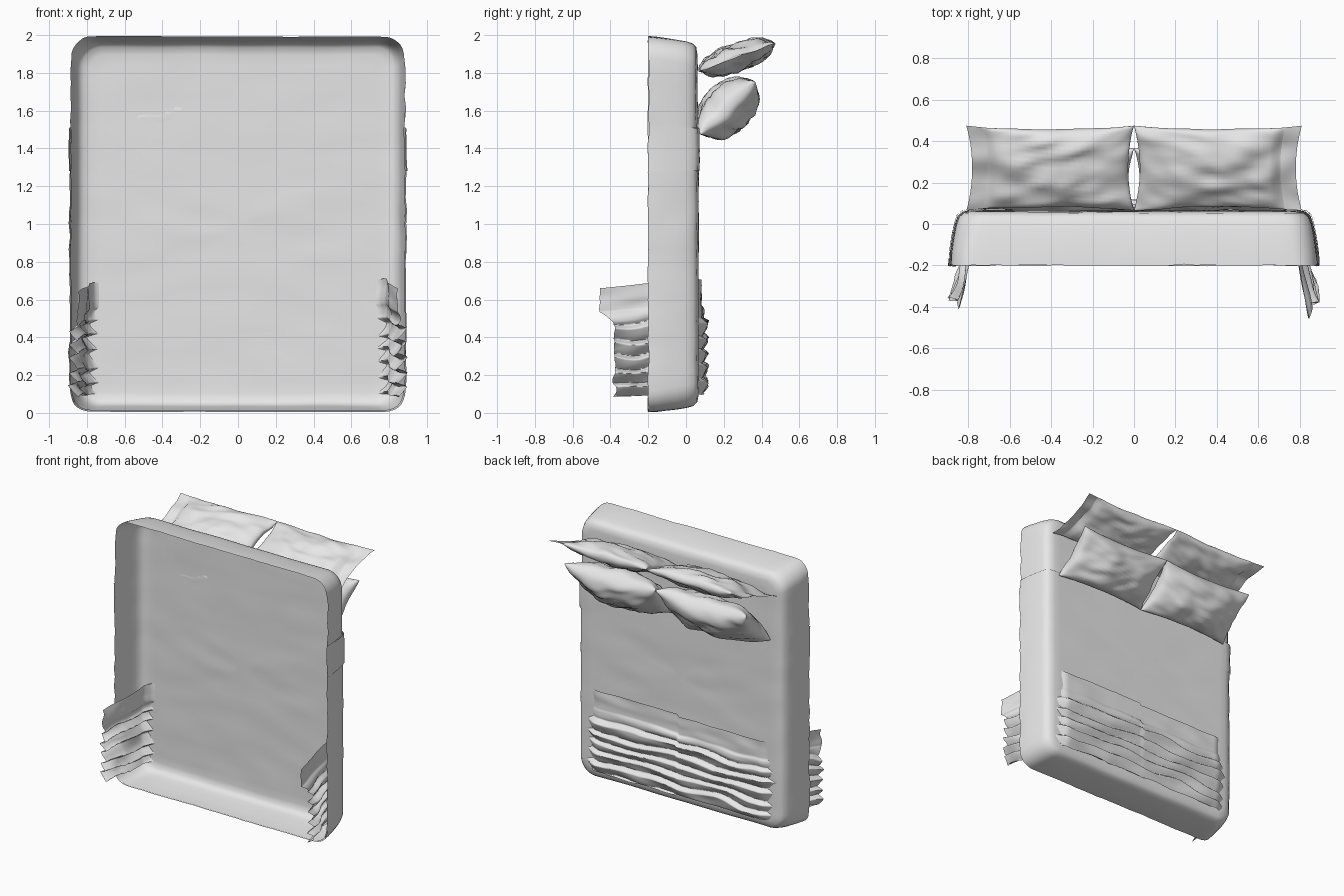
import bpy, bmesh, math
from mathutils import Vector, noise

cube = bpy.data.objects.get("Cube")
if cube:
    bpy.data.objects.remove(cube, do_unlink=True)

grey = bpy.data.materials.new("linen_grey")
grey.use_nodes = True
grey.diffuse_color = (0.8, 0.8, 0.8, 1)
grey.node_tree.nodes["Principled BSDF"].inputs["Base Color"].default_value = (0.8, 0.8, 0.8, 1)


def finish(name, bm, angle=60):
    mesh = bpy.data.meshes.new(name)
    bm.to_mesh(mesh)
    bm.free()
    mesh.materials.append(grey)
    obj = bpy.data.objects.new(name, mesh)
    bpy.context.collection.objects.link(obj)
    bpy.ops.object.select_all(action='DESELECT')
    obj.select_set(True)
    bpy.context.view_layer.objects.active = obj
    bpy.ops.object.shade_smooth_by_angle(angle=math.radians(angle))
    return obj


def skin(bm, rows, closed=False):
    """Join equal rows of vertices with quads."""
    for a, b in zip(rows, rows[1:]):
        n = len(a)
        for i in range(n if closed else n - 1):
            j = (i + 1) % n
            bm.faces.new((a[i], a[j], b[j], b[i]))


def rounded_outline(hx, z0, z1, r, edge=26, arc=7):
    """Rounded rectangle in the XZ plane."""
    corners = ((hx - r, z1 - r), (r - hx, z1 - r), (r - hx, z0 + r), (hx - r, z0 + r))
    arcs = []
    for k, (cx, cz) in enumerate(corners):
        turns = [math.pi / 2 * (k + i / arc) for i in range(arc + 1)]
        arcs.append([Vector((cx + r * math.cos(t), 0, cz + r * math.sin(t))) for t in turns])
    pts = []
    for k in range(4):
        pts += arcs[k]
        a, b = arcs[k][-1], arcs[(k + 1) % 4][0]
        pts += [a.lerp(b, i / edge) for i in range(1, edge)]
    return pts


# Cover profile: depth, half width, bottom, top, corner radius
PROFILE = ((-.2, .885, .012, 1.992, .11), (-.15, .882, .014, 1.988, .115),
           (-.1, .876, .02, 1.982, .12), (-.05, .868, .026, 1.975, .12),
           (0, .858, .034, 1.966, .12), (.033, .845, .044, 1.955, .12),
           (.052, .822, .064, 1.935, .10), (.06, .78, .105, 1.895, .07))


def cover(name, grow=0.0, low=None, high=None):
    bm = bmesh.new()
    outlines = []
    for y, hx, z0, z1, r in PROFILE:
        ring = rounded_outline(hx + grow, z0 - grow, z1 + grow, r)
        for p in ring:
            p.y = y + (grow if y > 0 else 0)
        outlines.append(ring)
    # Flat back panel
    centre = Vector((0, outlines[-1][0].y, 1))
    last = outlines[-1]
    outlines += [[p.lerp(centre, k / 16) for p in last] for k in range(1, 16)]
    rows = []
    for k, ring in enumerate(outlines):
        row = []
        for p in ring:
            q = p + noise.noise_vector(Vector((p.x * 3, p.y * 5, p.z * 9))) * 0.004
            if k == 0:   # ragged hem
                q.y += noise.noise(p * 14) * 0.008
                q.x += noise.noise(p * 11) * 0.012
            row.append(bm.verts.new(q))
        rows.append(row)
    skin(bm, rows, True)
    bm.faces.new(rows[-1])
    for limit, sign in ((low, -1), (high, 1)):
        if limit is not None:
            bmesh.ops.bisect_plane(bm, geom=bm.verts[:] + bm.edges[:] + bm.faces[:],
                                   plane_co=(0, 0, limit), plane_no=(0, 0, sign),
                                   clear_outer=True)
    return finish(name, bm)


cover("bed_sheet")
cover("bed_coverlet", 0.006, high=1.51)
cover("coverlet_fold", 0.011, low=1.28, high=1.505)


def pillow(name, side, x_in, x_out, foot, head, thick, flange, seed):
    """Cushion leaning from foot to head (both y, z), with an optional flat outer border."""
    bm = bmesh.new()
    foot, head = Vector((0, *foot)), Vector((0, *head))
    axis = head - foot
    normal = Vector((0, -axis.z, axis.y)).normalized()
    nu, nv = 44, 28
    for face in (1, -1):
        rows = []
        for j in range(nv + 1):
            v = -math.cos(math.pi * j / nv)
            row = []
            for i in range(nu + 1):
                u = -math.cos(math.pi * i / nu)
                # The stuffed part stops before the border
                b = min(1, (u + 1) / (2 - flange) * 2 - 1)
                puff = (max(0, 1 - b * b) * max(0, 1 - v * v)) ** 0.42
                # Edges draw inwards, corners stay pointed
                x = x_in + (x_out - x_in) * (0.5 + 0.5 * u * (1 - 0.07 * (1 - v * v)))
                w = 0.5 + 0.5 * v * (1 - 0.1 * (1 - u * u))
                crease = noise.noise(Vector((u * 3 + seed, v * 4 + u * 2, face))) * 0.018
                p = foot + axis * w + normal * face * puff * (thick + crease)
                # Soft wave shared by both faces keeps the seam closed
                p += normal * noise.noise(Vector((u * 2, v * 2, seed))) * 0.02
                p.y = max(p.y, 0.062)
                p.x = side * x
                row.append(bm.verts.new(p))
            rows.append(row)
        skin(bm, rows)
    bmesh.ops.remove_doubles(bm, verts=bm.verts[:], dist=0.0005)
    bmesh.ops.recalc_face_normals(bm, faces=bm.faces[:])
    finish(name, bm)


for side, label in ((1, "left"), (-1, "right")):
    pillow(label + "_back_pillow", side, 0.0, 0.81, (.065, 1.81), (.475, 1.955),
           0.07, 0.24, 3 + side)
    pillow(label + "_front_pillow", side, 0.0, 0.76, (.075, 1.475), (.365, 1.755),
           0.125, 0, 8 + side)


# Pleated throw draped over the foot end, its ends hanging inside the cover
HALF_PATH = [Vector(p) for p in ((0, .07), (.69, .07), (.745, .05), (.775, 0),
                                 (.785, -.2), (.83, -.46))]


def along(path, t):
    lengths = [(b - a).length for a, b in zip(path, path[1:])]
    d = t * sum(lengths)
    for a, b, n in zip(path, path[1:], lengths):
        if d <= n:
            return a.lerp(b, d / n)
        d -= n
    return path[-1].copy()


def throw_blanket():
    bm = bmesh.new()
    rows = []
    ns, nz = 160, 110
    for j in range(nz + 1):
        h = j / nz
        row = []
        for i in range(ns + 1):
            s = 2 * i / ns - 1
            side = 1 if s > 0 else -1
            p = along(HALF_PATH, abs(s))
            hang = min(1, max(0, -p.y / 0.45))
            # Pleats gather in the lower part and wander sideways
            gather = min(1, max(0, (0.78 - h) / 0.1))
            phase = h * 7.5 + 0.55 * noise.noise(Vector((s * 4, h * 3, 1)))
            saw = phase % 1
            ridge = (saw / 0.75 if saw < 0.75 else (1 - saw) / 0.25) ** 0.8
            height = 0.004 + gather * ridge * (0.034 + 0.02 * noise.noise(Vector((s * 5, h * 5, 4))))
            height += 0.006 * (1 + noise.noise(Vector((s * 6, h * 8, 9))))
            out = Vector((0, 1)) if abs(p.x) < 0.72 else Vector((1, 0.25))
            p += out * height * (1 + 0.5 * hang)
            # Uneven lower ends of the hanging parts
            if p.y < -0.2:
                reach = 1 - (0.28 * gather if side > 0 else 0.2 + 0.15 * gather)
                p.y = -0.2 + (p.y + 0.2) * reach + 0.02 * noise.noise(Vector((h * 9, side, 0)))
            top = 0.71 if side > 0 else 0.69
            z = 0.1 + (top - 0.1) * h + 0.012 * noise.noise(Vector((s * 5, 0, 2)))
            z -= hang * (0.035 * h + 0.015)
            row.append(bm.verts.new((side * p.x, p.y, z)))
        rows.append(row)
    skin(bm, rows)
    finish("throw_blanket", bm, 80)


throw_blanket()
